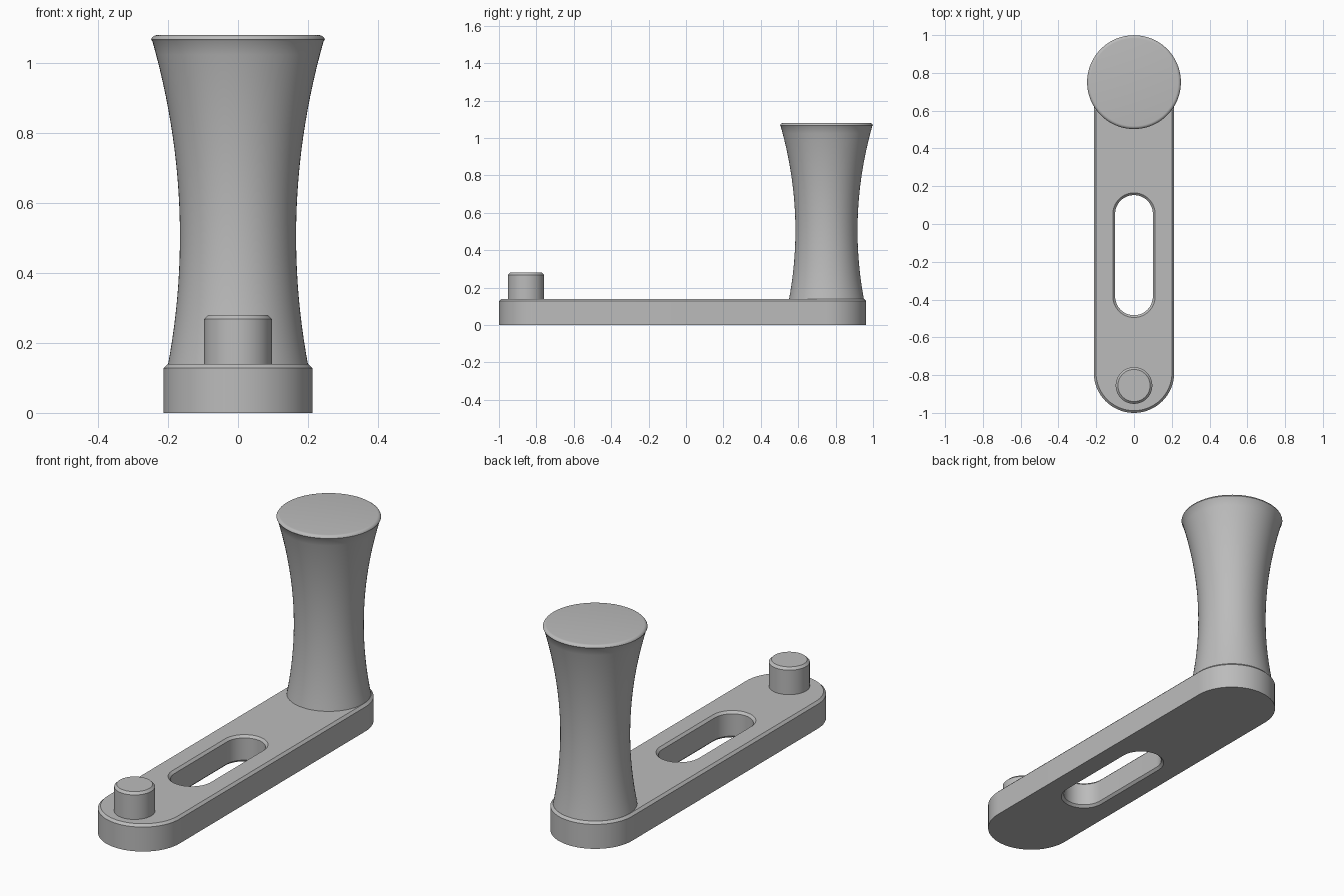
import bpy, bmesh, math

cube = bpy.data.objects.get("Cube")
if cube:
    bpy.data.objects.remove(cube, do_unlink=True)

grey = bpy.data.materials.new("plain grey")
grey.use_nodes = True
COLOUR = (0.5, 0.5, 0.5, 1)
grey.diffuse_color = COLOUR
grey.node_tree.nodes["Principled BSDF"].inputs["Base Color"].default_value = COLOUR


def stadium(radius, y_low, y_high, z, steps=32):
    """Rounded slot outline around two end centres."""
    points = []
    for centre, start in ((y_high, 0), (y_low, math.pi)):
        for i in range(steps + 1):
            a = start + math.pi * i / steps
            points.append((radius * math.cos(a), centre + radius * math.sin(a), z))
    return points


def circle(radius, y, z, steps=64):
    angles = [math.tau * i / steps for i in range(steps)]
    return [(radius * math.cos(a), y + radius * math.sin(a), z) for a in angles]


def loft(name, outlines, closed=False):
    """Skin matching outlines; close into a ring or cap both ends."""
    bm = bmesh.new()
    rings = [[bm.verts.new(p) for p in outline] for outline in outlines]
    pairs = list(zip(rings, rings[1:]))
    if closed:
        pairs.append((rings[-1], rings[0]))
    else:
        bm.faces.new(rings[0])
        bm.faces.new(rings[-1])
    for low, high in pairs:
        for i in range(len(low)):
            j = (i + 1) % len(low)
            bm.faces.new((low[i], low[j], high[j], high[i]))
    bmesh.ops.recalc_face_normals(bm, faces=bm.faces)
    mesh = bpy.data.meshes.new(name)
    bm.to_mesh(mesh)
    bm.free()
    mesh.materials.append(grey)
    obj = bpy.data.objects.new(name, mesh)
    bpy.context.collection.objects.link(obj)
    bpy.ops.object.select_all(action="DESELECT")
    obj.select_set(True)
    bpy.context.view_layer.objects.active = obj
    bpy.ops.object.shade_smooth_by_angle(angle=math.radians(30))
    return obj


# Arm: chamfered outer wall, then the chamfered through slot
TOP, C = 0.14, 0.012
outer = [(0.213, 0), (0.213, TOP - C), (0.213 - C, TOP)]
slot = [(0.112, TOP), (0.1, TOP - C), (0.1, C), (0.112, 0)]
loft("crank_arm",
     [stadium(r, -0.787, 0.75, z) for r, z in outer]
     + [stadium(r, -0.383, 0.053, z) for r, z in slot], closed=True)

# Pin with chamfered top
pin = [(0.097, TOP - 0.02), (0.097, 0.268), (0.085, 0.28)]
loft("pin", [circle(r, -0.855, z) for r, z in pin])

# Waisted handle with a rounded top rim
def waist(z):
    return 0.166 + 0.253 * (z - 0.505) ** 2

profile = []
for i in range(25):
    z = 0.13 + (1.063 - 0.13) * i / 24
    profile.append((waist(z), z))
rim = 0.017
for i in range(1, 7):
    a = math.pi / 2 * i / 6
    profile.append((0.232 + rim * math.cos(a), 1.063 + rim * math.sin(a)))
loft("handle", [circle(r, 0.751, z) for r, z in profile])
